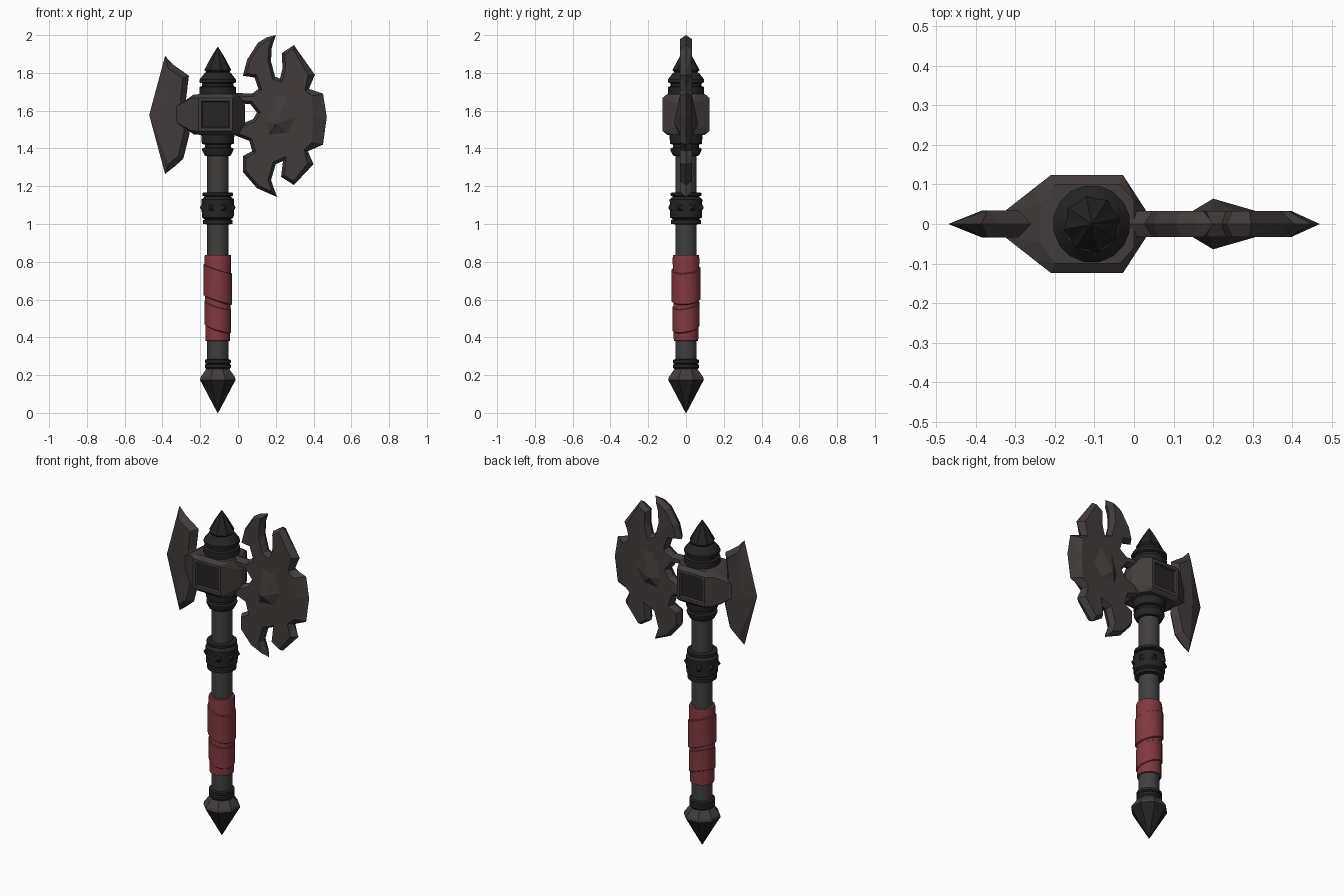
import bpy, bmesh, math
from mathutils import Vector

if "Cube" in bpy.data.objects:
    bpy.data.objects.remove(bpy.data.objects["Cube"])

AX = -0.107  # shaft axis


def mat(name, rgb):
    m = bpy.data.materials.new(name)
    m.diffuse_color = (*rgb, 1)
    m.use_nodes = True
    m.node_tree.nodes["Principled BSDF"].inputs["Base Color"].default_value = m.diffuse_color
    return m


IRON = mat("brown_iron", (0.055, 0.046, 0.044))
DARK = mat("black_iron", (0.018, 0.018, 0.018))
HAFT = mat("grey_haft", (0.054, 0.050, 0.047))
RED = mat("red_leather", (0.22, 0.040, 0.050))


def finish(bm, name, mats, smooth=None):
    bmesh.ops.recalc_face_normals(bm, faces=bm.faces)
    me = bpy.data.meshes.new(name)
    bm.to_mesh(me)
    bm.free()
    for m in mats:
        me.materials.append(m)
    if smooth:
        me.shade_smooth()
        me.set_sharp_from_angle(angle=math.radians(smooth))
    ob = bpy.data.objects.new(name, me)
    bpy.context.collection.objects.link(ob)
    return ob


def lathe(name, profile, mats, sides=16, tilt=0, turn=0, flute=1, smooth=30, split=None):
    """Spin (radius, z) pairs round the shaft; tilt slants the rings, flute pinches every other rib."""
    bm = bmesh.new()
    rings = []
    for r, z in profile:
        ring = []
        for i in range(sides):
            a = 2 * math.pi * (i + 0.5) / sides
            k = r * (flute if i % 2 else 1)
            ring.append(bm.verts.new((AX + k * math.cos(a), k * math.sin(a),
                                      z + tilt * math.cos(a - turn))))
        rings.append(ring)
    for lo, hi in zip(rings, rings[1:]):
        for i in range(sides):
            j = (i + 1) % sides
            bm.faces.new((lo[i], lo[j], hi[j], hi[i]))
    bm.faces.new(rings[0][::-1])
    bm.faces.new(rings[-1])
    if split is not None:  # second material below this height
        for f in bm.faces:
            f.material_index = int(f.calc_center_median().z < split)
    return finish(bm, name, mats, smooth)


def hull(name, points, mats, panel=False):
    """Convex solid from points given on one side and mirrored in y."""
    bm = bmesh.new()
    for x, y, z in points:
        for s in ((1, -1) if y else (1,)):
            bm.verts.new((x, s * y, z))
    res = bmesh.ops.convex_hull(bm, input=bm.verts)
    bmesh.ops.delete(bm, geom=[v for v in res["geom_interior"] if v.is_valid], context='VERTS')
    bmesh.ops.dissolve_limit(bm, angle_limit=0.02, verts=bm.verts, edges=bm.edges)
    if panel:  # recessed dark panel on front and back
        bm.normal_update()
        faces = [f for f in bm.faces if abs(f.normal.y) > 0.99]
        bmesh.ops.inset_individual(bm, faces=faces, thickness=0.024)
        bmesh.ops.inset_individual(bm, faces=faces, thickness=0.006, depth=-0.014)
        for f in faces:
            f.material_index = 1
    return finish(bm, name, mats)


def blade(name, outline, inset, thick, narrow):
    """Flat outline with bevelled sides meeting in a sharp edge."""
    bm = bmesh.new()
    f = bm.faces.new([bm.verts.new((x, 0, z)) for x, z in outline])
    f.normal_update()
    rim = set(f.verts)
    bmesh.ops.inset_individual(bm, faces=[f], thickness=inset, use_even_offset=True)
    for v in bm.verts:
        if v not in rim:
            v.co.y = -thick
            v.co.x = narrow(v.co.x)
    bmesh.ops.triangulate(bm, faces=bm.faces)
    dup = bmesh.ops.duplicate(bm, geom=bm.verts[:] + bm.edges[:] + bm.faces[:])
    for v in dup["geom"]:
        if isinstance(v, bmesh.types.BMVert):
            v.co.y *= -1
    bmesh.ops.remove_doubles(bm, verts=bm.verts, dist=0.0005)
    return finish(bm, name, [IRON])


# Shaft and pommel
lathe("shaft", [(0.057, 0.2), (0.057, 1.72)], [HAFT])
lathe("pommel", [(0.002, 0), (0.102, 0.175), (0.098, 0.19), (0.064, 0.235)],
      [IRON, DARK], sides=8, smooth=None, split=0.15)
lathe("pommel_ring", [(0.058, 0.225), (0.07, 0.24), (0.07, 0.255), (0.062, 0.26),
                      (0.07, 0.265), (0.07, 0.28), (0.058, 0.285)], [DARK])

# Leather grip with slanted overlapping wraps
lathe("grip", [(0.056, 0.38), (0.066, 0.382), (0.072, 0.82), (0.070, 0.835), (0.056, 0.836)], [RED])
for i, (z, h, r, turn) in enumerate([(0.51, 0.12, 0.072, 2.6), (0.68, 0.16, 0.077, 2.9)]):
    lathe(f"grip_wrap_{i + 1}", [(0.06, z - h / 2 - 0.01), (r, z - h / 2), (r, z + h / 2),
                                 (0.06, z + h / 2 + 0.01)], [RED], tilt=0.025, turn=turn)

# Studded middle collar
lathe("middle_collar", [(0.057, 0.998), (0.08, 1.0), (0.08, 1.02), (0.07, 1.025), (0.086, 1.035),
                        (0.088, 1.13), (0.07, 1.145), (0.083, 1.15), (0.083, 1.165),
                        (0.057, 1.168)], [DARK])
bm = bmesh.new()
for i in range(8):
    a = math.pi * (i + 0.5) / 4
    d = Vector((math.cos(a), math.sin(a), 0))
    side = Vector((-d.y, d.x, 0)) * 0.022
    c = Vector((AX, 0, 1.088)) + d * 0.08
    up = Vector((0, 0, 0.022))
    base = [bm.verts.new(c + o) for o in (side - up, side + up, -side + up, -side - up)]
    tip = bm.verts.new(c + d * 0.022)
    bm.faces.new(base)
    for k in range(4):
        bm.faces.new((base[k], base[(k + 1) % 4], tip))
finish(bm, "collar_studs", [DARK])

# Collars under and over the head, and the fluted top spike
lathe("lower_head_collar", [(0.057, 1.36), (0.07, 1.362), (0.084, 1.39), (0.084, 1.40), (0.07, 1.405),
                            (0.07, 1.42), (0.086, 1.425), (0.09, 1.475), (0.06, 1.48)], [DARK])
lathe("upper_head_collar", [(0.06, 1.68), (0.098, 1.685), (0.098, 1.725), (0.085, 1.73),
                            (0.085, 1.745), (0.098, 1.75), (0.098, 1.765), (0.07, 1.80),
                            (0.055, 1.805)], [DARK])
lathe("top_spike", [(0.05, 1.79), (0.073, 1.815), (0.035, 1.885), (0.002, 1.937)], [DARK],
      sides=16, flute=0.88, smooth=None)

# Head block with recessed panels
pts = []
for s in (-1, 1):
    for x, y, h in [(-0.33, 0.03, 0.04), (-0.25, 0.092, 0.085), (-0.235, 0.05, 0.105),
                    (-0.21, 0.124, 0.088), (-0.028, 0.124, 0.088), (-0.2, 0.10, 0.108),
                    (-0.035, 0.10, 0.108), (0.0, 0.06, 0.108), (0.036, 0.025, 0.052)]:
        pts.append((x, y, 1.58 + s * h))
hull("head_block", pts, [IRON, DARK], panel=True)

# Small rear blade
blade("rear_blade", [(-0.386, 1.89), (-0.345, 1.845), (-0.26, 1.785), (-0.275, 1.66), (-0.25, 1.575),
                     (-0.257, 1.475), (-0.29, 1.345), (-0.335, 1.305), (-0.386, 1.265),
                     (-0.47, 1.577)],
      0.03, 0.034, lambda x: max(x, -0.385))

# Large front blade: horns, notches and two arms to the block
blade("front_blade", [
    (-0.03, 1.695), (0.03, 1.692), (0.075, 1.69), (0.108, 1.715), (0.088, 1.775), (0.026, 1.785),
    (0.048, 1.87), (0.106, 1.96), (0.152, 1.988), (0.20, 2.0),
    (0.178, 1.93), (0.175, 1.86), (0.196, 1.78), (0.222, 1.77), (0.235, 1.82), (0.233, 1.905),
    (0.296, 1.947), (0.407, 1.79), (0.375, 1.715), (0.45, 1.69), (0.47, 1.566), (0.45, 1.42),
    (0.37, 1.385), (0.40, 1.317), (0.296, 1.206), (0.228, 1.25), (0.238, 1.333), (0.20, 1.317),
    (0.175, 1.233), (0.206, 1.143), (0.10, 1.19), (0.026, 1.275), (0.026, 1.36),
    (0.075, 1.386), (0.06, 1.44), (-0.03, 1.475),
    (-0.03, 1.535), (0.03, 1.535), (0.08, 1.555), (0.10, 1.59), (0.065, 1.635), (-0.03, 1.64)],
      0.016, 0.033, lambda x: x if x < 0.36 else 0.36 + (x - 0.36) * 0.4)

# Raised ridge on both faces of the front blade
hull("blade_boss", [(0.20, 0.064, 1.53), (0.14, 0.028, 1.54), (0.325, 0.028, 1.57),
                    (0.27, 0.028, 1.475), (0.16, 0.028, 1.465), (0.19, 0.028, 1.70),
                    (0.27, 0.028, 1.69)], [IRON])
